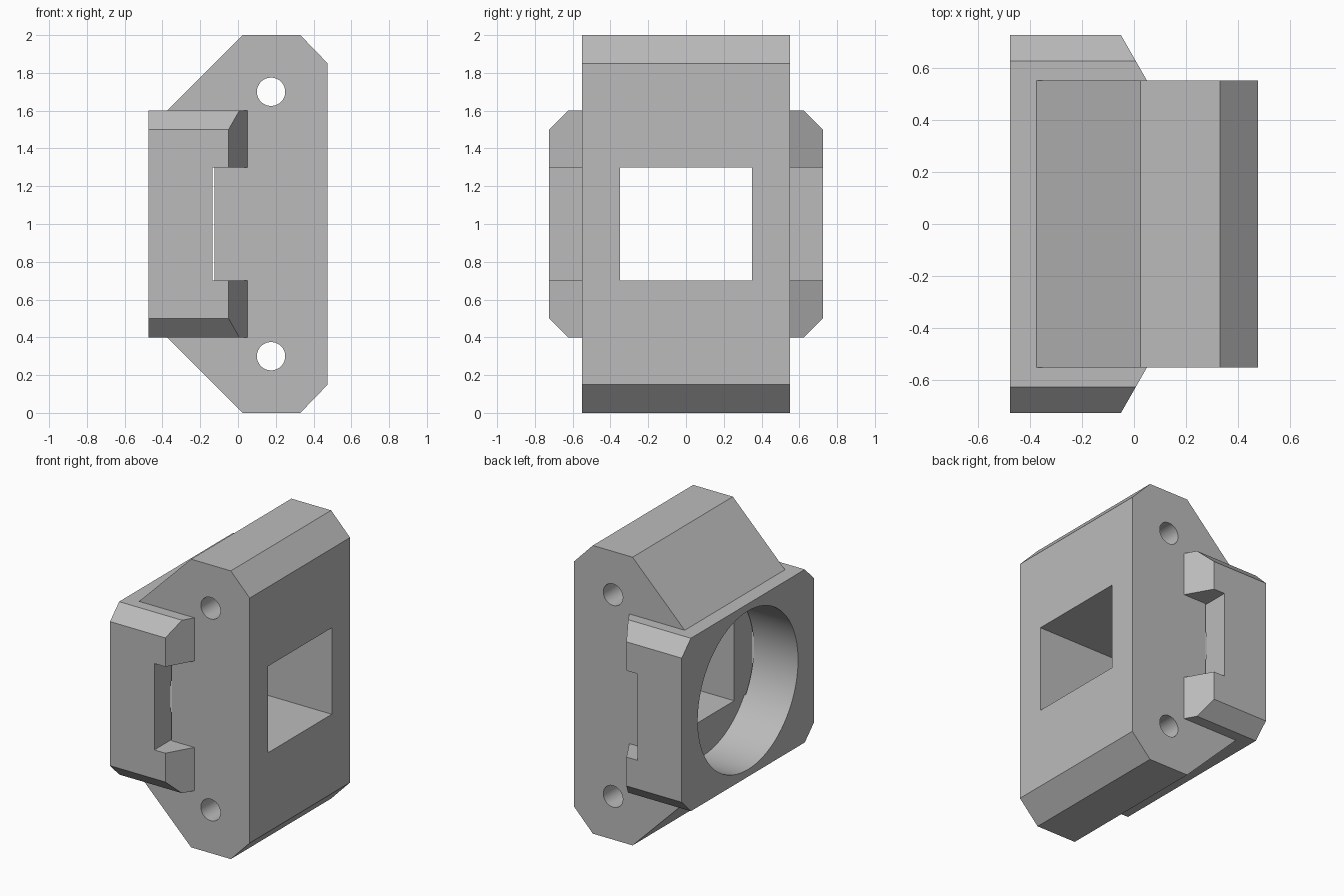
import bpy
import bmesh
import math
from mathutils import Vector

cube = bpy.data.objects.get("Cube")
if cube:
    bpy.data.objects.remove(cube, do_unlink=True)

grey = bpy.data.materials.new("plain grey")
grey.use_nodes = True
colour = (0.5, 0.5, 0.5, 1)
grey.diffuse_color = colour
grey.node_tree.nodes["Principled BSDF"].inputs["Base Color"].default_value = colour


def prism(name, profile, axis, start, end):
    """Extrude a closed profile along an axis; profile keeps x, y, z order."""
    bm = bmesh.new()
    verts = []
    for point in profile:
        co = list(point)
        co.insert("xyz".index(axis), start)
        verts.append(bm.verts.new(co))
    face = bm.faces.new(verts)
    grown = bmesh.ops.extrude_face_region(bm, geom=[face])["geom"]
    offset = Vector([end - start if a == axis else 0 for a in "xyz"])
    bmesh.ops.translate(bm, vec=offset,
                        verts=[g for g in grown if isinstance(g, bmesh.types.BMVert)])
    bmesh.ops.recalc_face_normals(bm, faces=bm.faces)
    mesh = bpy.data.meshes.new(name)
    bm.to_mesh(mesh)
    bm.free()
    mesh.materials.append(grey)
    obj = bpy.data.objects.new(name, mesh)
    bpy.context.collection.objects.link(obj)
    return obj


def circle(u, v, radius, count):
    angles = [math.tau * (i + 0.5) / count for i in range(count)]
    return [(u + radius * math.cos(a), v + radius * math.sin(a)) for a in angles]


def rectangle(u0, u1, v0, v1):
    return [(u0, v0), (u1, v0), (u1, v1), (u0, v1)]


def combine(target, other, operation):
    """Apply a boolean and discard the helper."""
    bpy.context.view_layer.objects.active = target
    mod = target.modifiers.new("boolean", "BOOLEAN")
    mod.operation = operation
    mod.solver = "EXACT"
    mod.object = other
    bpy.ops.object.modifier_apply(modifier=mod.name)
    bpy.data.objects.remove(other, do_unlink=True)


# Main block: side profile mirrored about mid height
upper = [(0.475, 1.85), (0.33, 2), (0.025, 2), (-0.42, 1.555)]
lower = [(x, 2 - z) for x, z in reversed(upper)]
body = prism("mount_body", upper + lower, "y", -0.55, 0.55)

# Flange: chamfered plate intersected with a tapered plan
front = [(-0.475, -0.725), (-0.05, -0.725), (0.1, -0.4625)]
plan = front + [(x, -y) for x, y in reversed(front)]
flange = prism("flange", plan, "z", 0.4, 1.6)
corner = [(0.725, 0.5), (0.725, 1.5), (0.625, 1.6)]
octagon = corner + [(-0.625, 1.6), (-0.725, 1.5), (-0.725, 0.5),
                    (-0.625, 0.4), (0.625, 0.4)]
combine(flange, prism("chamfer", octagon, "x", -1, 1), "INTERSECT")

# Side notches in the flange
combine(flange, prism("notch", rectangle(-0.135, 0.3, 0.7, 1.3), "y", -1, 1), "DIFFERENCE")
combine(body, flange, "UNION")

# Round pocket, thin slot at its floor, and square window
combine(body, prism("pocket", circle(0, 1, 0.55, 96), "x", -0.8, -0.125), "DIFFERENCE")
combine(body, prism("slot", rectangle(-0.135, -0.125, 0.7, 1.3), "y", -1, 1), "DIFFERENCE")
combine(body, prism("window", rectangle(-0.35, 0.35, 0.7, 1.3), "x", -0.3, 0.8), "DIFFERENCE")

# Screw holes
for z in (0.3, 1.7):
    combine(body, prism("screw_hole", circle(0.175, z, 0.075, 48), "y", -1, 1), "DIFFERENCE")

body.select_set(True)
bpy.context.view_layer.objects.active = body
bpy.ops.object.shade_smooth_by_angle(angle=math.radians(25))
